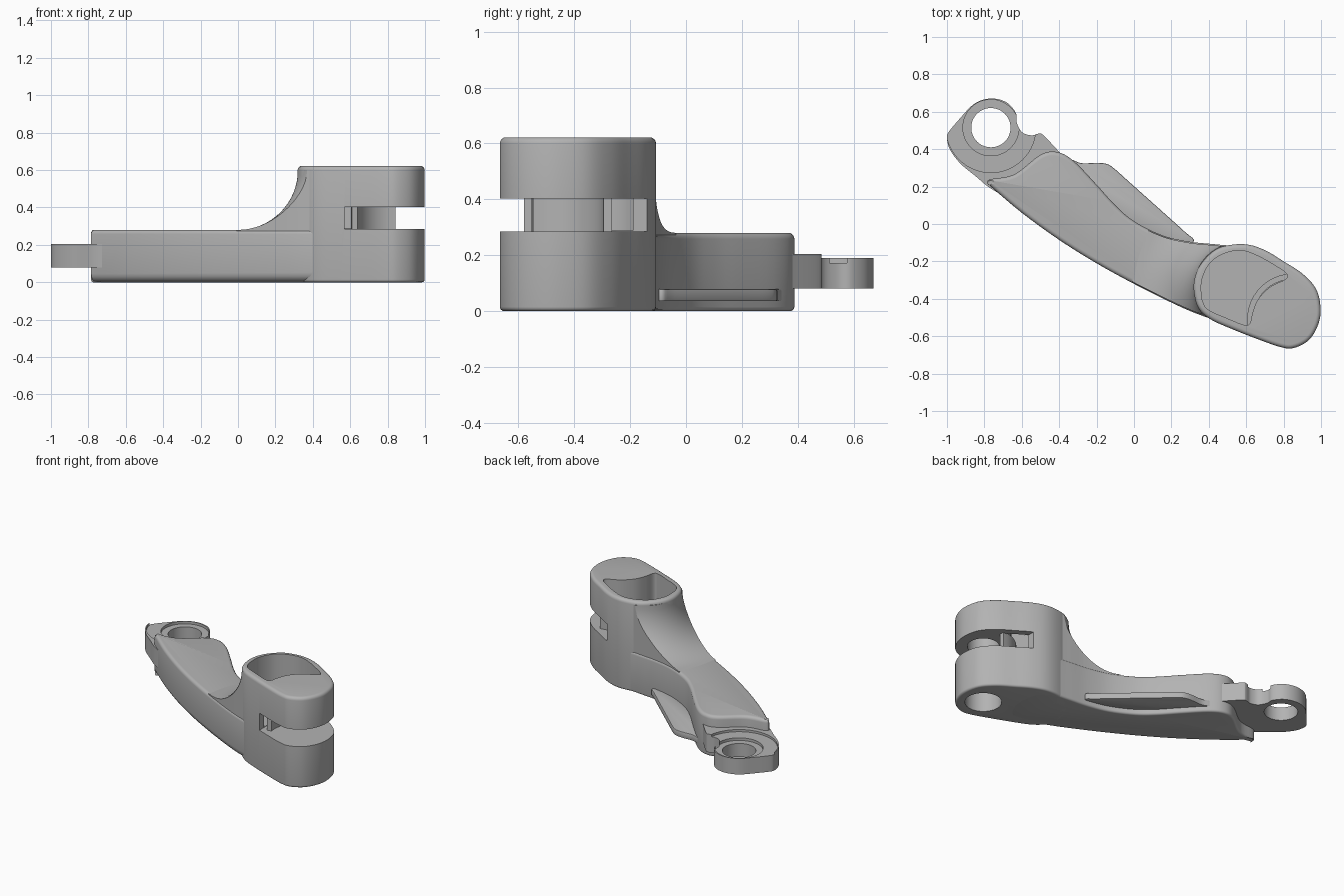
import bpy, bmesh, math
from mathutils import Vector

if "Cube" in bpy.data.objects:
    bpy.data.objects.remove(bpy.data.objects["Cube"])

grey = bpy.data.materials.new("matte_grey")
grey.diffuse_color = (0.45, 0.45, 0.45, 1)
grey.use_nodes = True
grey.node_tree.nodes["Principled BSDF"].inputs["Base Color"].default_value = grey.diffuse_color


def smooth_loop(pts, n=5):
    """Closed Catmull-Rom curve through plan points."""
    p = [Vector(q) for q in pts]
    out = []
    for i in range(len(p)):
        a, b, c, d = (p[(i + k) % len(p)] for k in (-1, 0, 1, 2))
        for j in range(n):
            t = j / n
            out.append(0.5 * (2 * b + (c - a) * t + (2 * a - 5 * b + 4 * c - d) * t * t
                              + (3 * b - a - 3 * c + d) * t ** 3))
    return out


def circle(cx, cy, r, n=48):
    return [Vector((cx + r * math.cos(math.tau * i / n), cy + r * math.sin(math.tau * i / n)))
            for i in range(n)]


def normals(loop):
    res = []
    for i in range(len(loop)):
        t = (loop[(i + 1) % len(loop)] - loop[i - 1]).normalized()
        res.append(Vector((t.y, -t.x)))
    return res


def finish(name, bm):
    bmesh.ops.recalc_face_normals(bm, faces=bm.faces)
    me = bpy.data.meshes.new(name)
    bm.to_mesh(me)
    bm.free()
    ob = bpy.data.objects.new(name, me)
    me.materials.append(grey)
    bpy.context.collection.objects.link(ob)
    return ob


def prism(name, loop, z0, z1, rt=0.0, rb=0.0, front=0.0, steps=4):
    """Vertical prism with rounded rims; front adds bottom rounding on -y sides."""
    loop = [Vector(p) for p in loop]
    nor = normals(loop)
    bm = bmesh.new()
    rings = []

    def ring(bottom, k):
        vs = []
        for p, n in zip(loop, nor):
            r = rb + front * max(0, -n.y) if bottom else rt
            a = math.pi / 2 * k / steps
            q = p - n * r * (1 - math.cos(a))
            dz = r * (1 - math.sin(a))
            vs.append(bm.verts.new((q.x, q.y, z0 + dz if bottom else z1 - dz)))
        rings.append(vs)

    for k in (range(steps, -1, -1) if rb else [0]):
        if rb:
            ring(True, k)
        else:
            rings.append([bm.verts.new((p.x, p.y, z0)) for p in loop])
    for k in (range(steps + 1) if rt else [0]):
        if rt:
            ring(False, k)
        else:
            rings.append([bm.verts.new((p.x, p.y, z1)) for p in loop])
    m = len(loop)
    for a, b in zip(rings, rings[1:]):
        for i in range(m):
            bm.faces.new((a[i], a[(i + 1) % m], b[(i + 1) % m], b[i]))
    bm.faces.new(rings[0][::-1])
    bm.faces.new(rings[-1])
    return finish(name, bm)


def boolean(ob, tool, op='DIFFERENCE'):
    mod = ob.modifiers.new("bool", 'BOOLEAN')
    mod.operation, mod.object, mod.solver = op, tool, 'EXACT'
    bpy.context.view_layer.objects.active = ob
    bpy.ops.object.modifier_apply(modifier=mod.name)
    bpy.data.objects.remove(tool)


# Curved arm
arm_loop = smooth_loop([
    (-0.765, 0.2), (-0.6, 0.06), (-0.4, -0.085), (-0.2, -0.21), (0, -0.32), (0.2, -0.42),
    (0.35, -0.485), (0.5, -0.53), (0.6, -0.52), (0.66, -0.4), (0.65, -0.22), (0.57, -0.13),
    (0.45, -0.11), (0.3, -0.095), (0.15, -0.06), (0, 0.015), (-0.1, 0.1), (-0.2, 0.21),
    (-0.32, 0.335), (-0.41, 0.385), (-0.5, 0.37), (-0.64, 0.265), (-0.765, 0.24), (-0.785, 0.22)])
prism("arm", arm_loop, 0, 0.28, rt=0.022, rb=0.015, front=0.04)

# Concave blend rising from the arm to the head
cx, cy = 0.56, -0.34
prof = [(0.22, 0.24), (0.57, 0.24), (0.57, 0.279)]
prof += [(0.56 - 0.32 * math.sin(a), 0.6 - 0.32 * math.cos(a))
         for a in (math.pi / 2 * i / 16 for i in range(17))]
prof += [(0.22, 0.6)]
bm = bmesh.new()
secs = []
for i in range(41):
    a = math.radians(80 + 170 * i / 40)
    secs.append([bm.verts.new((cx + r * math.cos(a), cy + r * math.sin(a), z)) for r, z in prof])
for a, b in zip(secs, secs[1:]):
    for i in range(len(prof)):
        j = (i + 1) % len(prof)
        bm.faces.new((a[i], a[j], b[j], b[i]))
bm.faces.new(secs[0])
bm.faces.new(secs[-1][::-1])
blend = finish("head_blend", bm)
inner = [p - n * 0.006 for p, n in zip(arm_loop, normals(arm_loop))]
boolean(blend, prism("blend_trim", inner, 0.1, 1), 'INTERSECT')

# Tall head block
head_loop = smooth_loop([
    (0.32, -0.36), (0.345, -0.45), (0.41, -0.51), (0.52, -0.56), (0.66, -0.615), (0.78, -0.657),
    (0.85, -0.664), (0.93, -0.625), (0.98, -0.55), (0.998, -0.46), (0.975, -0.35), (0.9, -0.265),
    (0.8, -0.2), (0.71, -0.145), (0.62, -0.112), (0.53, -0.11), (0.44, -0.135), (0.365, -0.205),
    (0.327, -0.28)])
head = prism("head", head_loop, 0, 0.622, rt=0.022, rb=0.015)

# Open pocket in the head top, with a curved inner wall toward the tip
pocket = smooth_loop([
    (0.36, -0.37), (0.365, -0.29), (0.41, -0.205), (0.49, -0.155), (0.58, -0.143), (0.66, -0.17),
    (0.75, -0.22), (0.815, -0.265), (0.81, -0.295), (0.73, -0.335), (0.665, -0.4), (0.635, -0.47),
    (0.62, -0.53), (0.59, -0.54), (0.5, -0.505), (0.4, -0.46), (0.37, -0.42)])
boolean(head, prism("pocket_cut", pocket, 0.288, 0.8))

# Slot wrapping the tip
slot = [(0.57, -0.9), (1.2, -0.9), (1.2, 0.1), (0.7, 0.1), (0.7, -0.25), (0.57, -0.45)]
boolean(head, prism("slot_cut", slot, 0.285, 0.402))

# Pivot recesses above the slot and in the underside
boolean(head, prism("upper_recess_cut", circle(0.825, -0.48, 0.1), 0.35, 0.54))
boolean(head, prism("lower_recess_cut", circle(0.825, -0.48, 0.115), -0.1, 0.2))

# Curved rib between pocket and slot
rib = []
for r, rng in ((0.245, range(13)), (0.215, range(12, -1, -1))):
    for i in rng:
        a = math.radians(92 + 98 * i / 12)
        rib.append((0.85 + r * math.cos(a), -0.51 + r * math.sin(a)))
prism("slot_rib", rib, 0.28, 0.41)

# Thin side flange
flange = smooth_loop([
    (-0.4, 0.3), (-0.2, 0.1), (0, -0.05), (0.25, -0.13), (0.32, -0.09), (0.27, -0.04),
    (0.12, 0.095), (-0.02, 0.22), (-0.11, 0.3), (-0.15, 0.322), (-0.2, 0.327), (-0.28, 0.325),
    (-0.35, 0.345)])
prism("side_flange", flange, 0.035, 0.078, rt=0.006, rb=0.006, steps=2)

# End lug with notch, lowered seat and bored eye
lug_loop = smooth_loop([
    (-0.93, 0.325), (-0.85, 0.258), (-0.75, 0.18), (-0.6, 0.12), (-0.4, 0.15), (-0.33, 0.3),
    (-0.4, 0.385), (-0.485, 0.475), (-0.51, 0.483), (-0.55, 0.474), (-0.6, 0.492),
    (-0.628, 0.545), (-0.63, 0.59), (-0.665, 0.638), (-0.71, 0.663), (-0.765, 0.671),
    (-0.82, 0.66), (-0.87, 0.63), (-0.93, 0.565), (-0.985, 0.5), (-1.0, 0.465), (-0.985, 0.4)])
lug = prism("end_lug", lug_loop, 0.08, 0.205)
ex, ey = -0.765, 0.515
boolean(lug, prism("seat_cut", circle(ex, ey, 0.24, 64), 0.19, 0.4))
boolean(lug, prism("counterbore_cut", circle(ex, ey, 0.15), 0.172, 0.5))
boolean(lug, prism("eye_cut", circle(ex, ey, 0.105), -0.1, 0.6))

# Smooth curved sides while keeping hard edges
for ob in bpy.context.collection.objects:
    ob.select_set(True)
    bpy.context.view_layer.objects.active = ob
bpy.ops.object.shade_smooth_by_angle(angle=math.radians(32))
